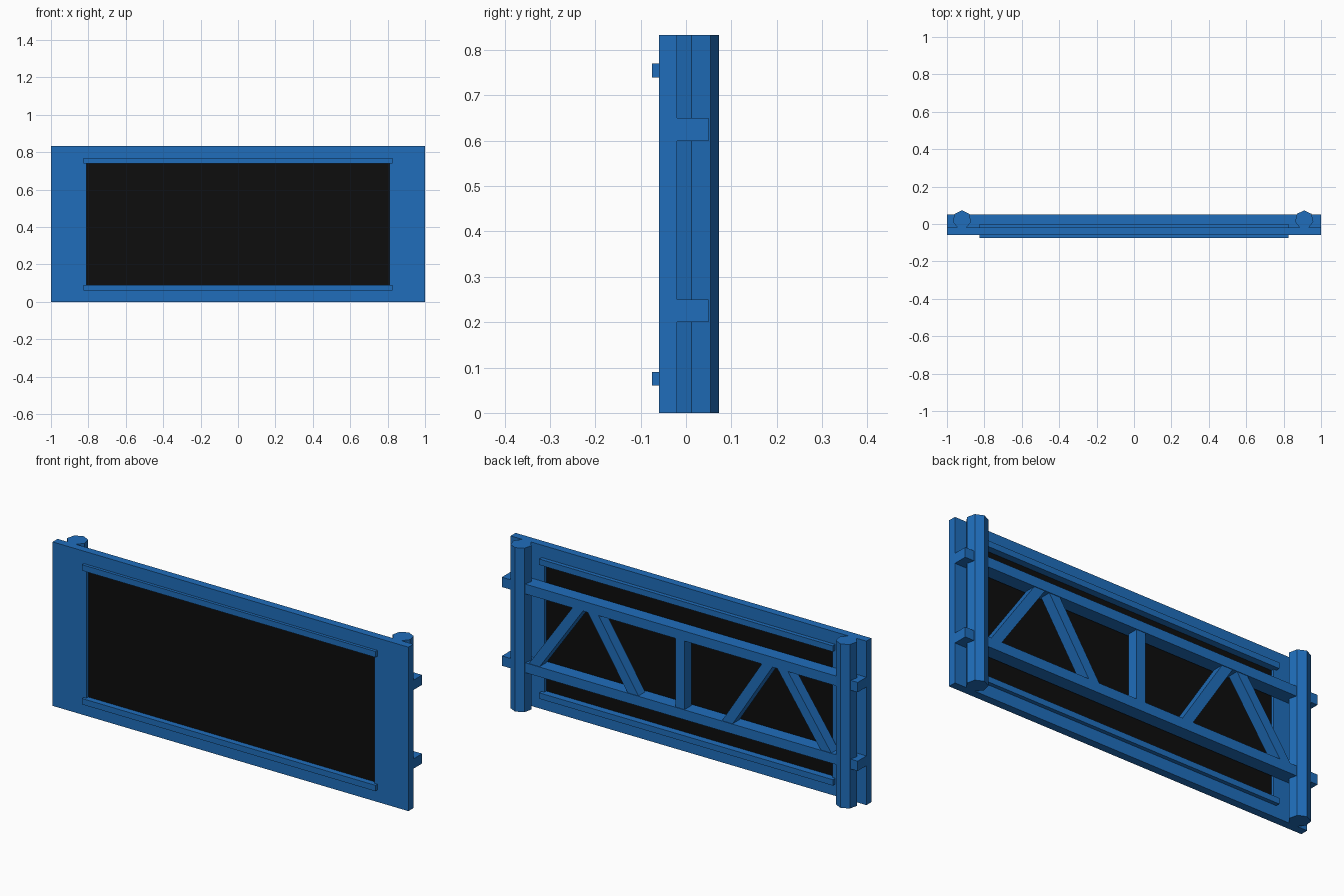
import bpy, bmesh
from math import sin, cos, pi
from mathutils import Vector

if "Cube" in bpy.data.objects:
    bpy.data.objects.remove(bpy.data.objects["Cube"])


def material(name, rgb):
    m = bpy.data.materials.new(name)
    m.diffuse_color = (*rgb, 1)
    m.use_nodes = True
    m.node_tree.nodes["Principled BSDF"].inputs["Base Color"].default_value = m.diffuse_color
    return m


BLUE = material("blue_paint", (0.014, 0.155, 0.50))
BLACK = material("black_panel", (0.004, 0.004, 0.004))


def finish(name, bm, mat):
    bmesh.ops.recalc_face_normals(bm, faces=bm.faces)
    me = bpy.data.meshes.new(name)
    bm.to_mesh(me)
    bm.free()
    me.materials.append(mat)
    ob = bpy.data.objects.new(name, me)
    bpy.context.collection.objects.link(ob)
    return ob


def prism(name, points, offset, mat=BLUE):
    """Extrude a flat polygon along an offset vector."""
    bm = bmesh.new()
    face = bm.faces.new([bm.verts.new(p) for p in points])
    ext = bmesh.ops.extrude_face_region(bm, geom=[face], use_keep_orig=True)
    moved = [v for v in ext["geom"] if isinstance(v, bmesh.types.BMVert)]
    bmesh.ops.translate(bm, verts=moved, vec=Vector(offset))
    return finish(name, bm, mat)


def rect(x0, x1, z0, z1, y):
    return [(x0, y, z0), (x1, y, z0), (x1, y, z1), (x0, y, z1)]


def slab(name, x0, x1, z0, z1, y0, y1, mat=BLUE):
    return prism(name, rect(x0, x1, z0, z1, y0), (0, y1 - y0, 0), mat)


H = 0.833

# Front frame with a rectangular opening
bm = bmesh.new()
rings = [[bm.verts.new(p) for p in rect(*r)] for r in (
    (-1, 1, 0, H, -0.06), (-1, 1, 0, H, -0.02),
    (-0.81, 0.81, 0.09, 0.74, -0.02), (-0.81, 0.81, 0.09, 0.74, -0.06))]
for k in range(4):
    a, b = rings[k], rings[(k + 1) % 4]
    for i in range(4):
        j = (i + 1) % 4
        bm.faces.new((a[i], a[j], b[j], b[i]))
finish("front_frame", bm, BLUE)

# Black panel recessed in the opening
slab("dark_panel", -0.81, 0.81, 0.09, 0.74, -0.045, -0.035, BLACK)

# Retaining strips passing through the frame
for name, z in (("lower_strip", 0.06), ("upper_strip", 0.74)):
    slab(name, -0.825, 0.825, z, z + 0.03, -0.075, 0.0)

# Horizontal rear rails
for name, z in (("lower_rail", 0.20), ("upper_rail", 0.60)):
    slab(name, -1, 1, z, z + 0.05, -0.02, 0.05)

# Seven-sided posts
for name, x in (("left_post", -0.92), ("right_post", 0.91)):
    prism(name, [(x + 0.05 * sin(2 * pi * i / 7), 0.023 + 0.05 * cos(2 * pi * i / 7), 0)
                 for i in range(7)], (0, 0, H))

# Centre upright and mirrored diagonal braces between the rails
slab("centre_brace", -0.025, 0.025, 0.24, 0.61, -0.008, 0.047)
for side, s in (("left", -1), ("right", 1)):
    for kind, xb, xt in (("outer", 0.82, 0.575), ("inner", 0.265, 0.49)):
        w = 0.03
        d = 0.01 * (xt - xb) / 0.35
        pts = [(s * (xb - d - w), -0.008, 0.24), (s * (xb - d + w), -0.008, 0.24),
               (s * (xt + d + w), -0.008, 0.61), (s * (xt + d - w), -0.008, 0.61)]
        prism(f"{side}_{kind}_brace", pts, (0, 0.055, 0))
